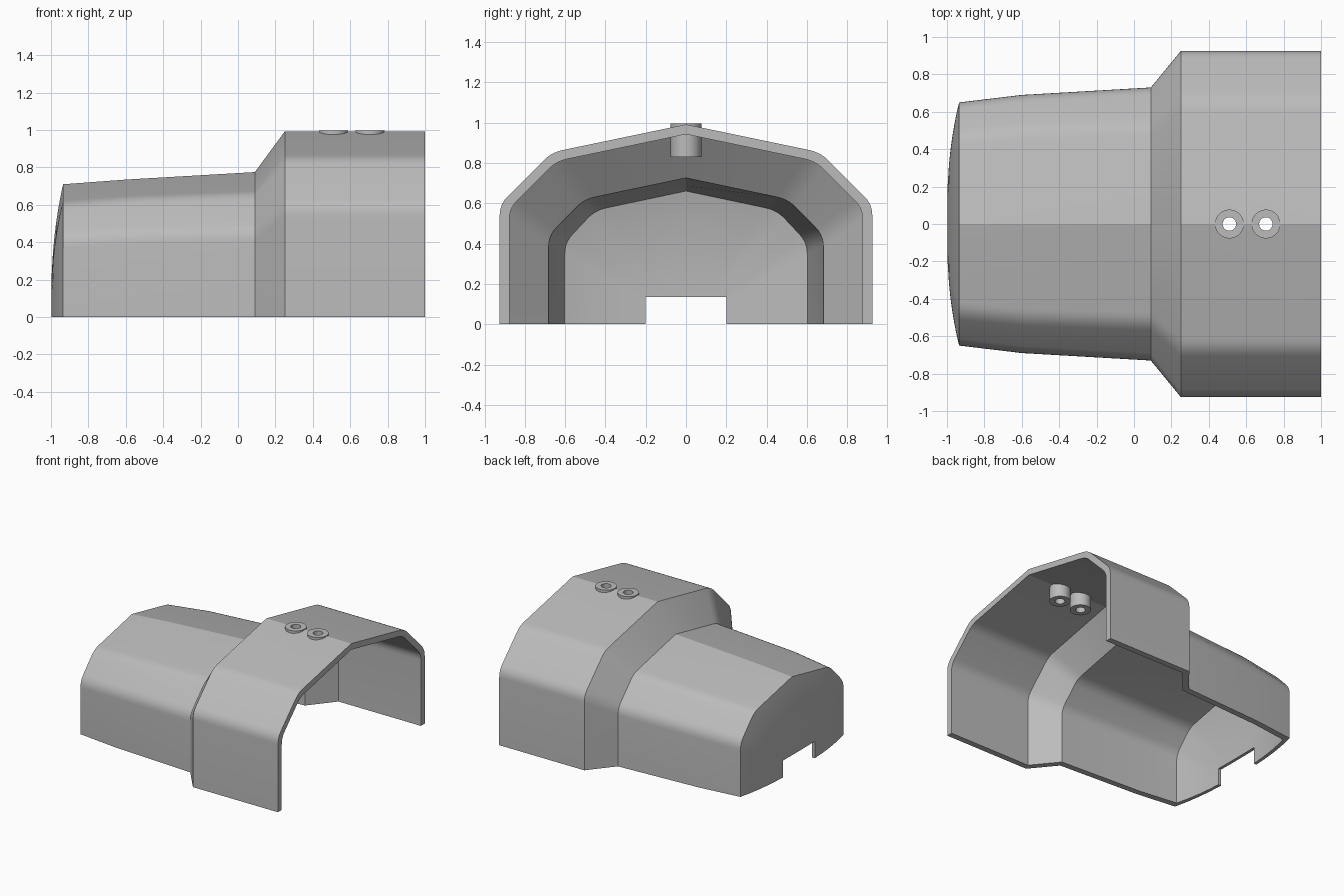
import bpy, bmesh, math
from mathutils import Vector

cube = bpy.data.objects.get("Cube")
if cube:
    bpy.data.objects.remove(cube, do_unlink=True)

grey = bpy.data.materials.new("plain_grey")
grey.use_nodes = True
grey.diffuse_color = (0.5, 0.5, 0.5, 1)
grey.node_tree.nodes["Principled BSDF"].inputs["Base Color"].default_value = (0.5, 0.5, 0.5, 1)

WALL = 0.048


def arch(x, w, z1, y2, z2, top, inset=0.0):
    """Arch section with two rounded shoulders per side; inset moves it inward."""
    w, z1, top = w - inset, z1 - 0.41 * inset, top - 1.02 * inset
    y2, z2 = y2 - 0.5 * inset, z2 - 0.92 * inset
    pts = [Vector((w, 0)), Vector((w, z1)), Vector((y2, z2)), Vector((0, top))]
    half = [pts[0]]
    for i in (1, 2):
        c = pts[i]
        a = c + (pts[i - 1] - c).normalized() * 0.055
        b = c + (pts[i + 1] - c).normalized() * 0.055
        for k in range(6):
            t = k / 5
            half.append(a * (1 - t) ** 2 + c * 2 * t * (1 - t) + b * t * t)
    ring = half + [pts[3]] + [Vector((-p.x, p.y)) for p in reversed(half)]
    return [Vector((x, p.x, p.y)) for p in ring]


# Sections along the body: x, half width, shoulder points, ridge height
BIG = (0.925, 0.595, 0.667, 0.853, 0.992)
NECK = (0.73, 0.46, 0.53, 0.664, 0.775)
MID = (0.69, 0.445, 0.505, 0.637, 0.735)
TIP = (0.65, 0.425, 0.475, 0.61, 0.71)


def skin(inset):
    """All rings of one skin, ending in a shallow domed nose."""
    s = 0.023 if inset else 0.0
    end = -0.935 + 0.5 * inset
    rings = [arch(x, *sec, inset) for x, sec in
             ((1.0, BIG), (0.25 + s, BIG), (0.09 + s, NECK), (-0.6, MID), (end, TIP))]
    rim = rings[-1]
    for f in (0.95, 0.88, 0.8, 0.7, 0.6, 0.48, 0.32, 0.1):
        x = end - 0.065 * (1 - f ** 2.5)
        rings.append([Vector((x, p.y * f, p.z * f)) for p in rim])
    return rings


# Shell: outer and inner skins joined by the front rim and the base rim
bm = bmesh.new()
skins = [[[bm.verts.new(p) for p in r] for r in skin(i)] for i in (0, WALL)]


def strip(a, b):
    for i in range(len(a) - 1):
        bm.faces.new((a[i], a[i + 1], b[i + 1], b[i]))


for rings in skins:
    for a, b in zip(rings, rings[1:]):
        strip(a, b)
    bm.faces.new(rings[-1])
outer, inner = skins
strip(outer[0], inner[0])
for side in (0, -1):
    strip([r[side] for r in outer], [r[side] for r in inner])
bm.faces.new((outer[-1][0], outer[-1][-1], inner[-1][-1], inner[-1][0]))
bmesh.ops.recalc_face_normals(bm, faces=bm.faces)
mesh = bpy.data.meshes.new("shell_cover")
bm.to_mesh(mesh)
bm.free()
shell = bpy.data.objects.new("shell_cover", mesh)
bpy.context.collection.objects.link(shell)
mesh.materials.append(grey)


def combine(tool, operation):
    tool.hide_render = True
    tool.data.materials.append(grey)
    mod = shell.modifiers.new(tool.name, 'BOOLEAN')
    mod.object, mod.operation, mod.solver = tool, operation, 'EXACT'
    bpy.ops.object.select_all(action='DESELECT')
    bpy.context.view_layer.objects.active = shell
    shell.select_set(True)
    bpy.ops.object.modifier_apply(modifier=mod.name)
    bpy.data.objects.remove(tool, do_unlink=True)


def cylinder(name, x, r, low, high):
    bpy.ops.mesh.primitive_cylinder_add(vertices=40, radius=r, depth=high - low,
                                        location=(x, 0, (low + high) / 2))
    bpy.context.object.name = name
    return bpy.context.object


# Cable notch in the nose
bpy.ops.mesh.primitive_cube_add(size=1, location=(-0.95, 0, 0.0))
notch = bpy.context.object
notch.name = "notch_cutter"
notch.scale = (0.3, 0.4, 0.27)
combine(notch, 'DIFFERENCE')

# Two screw bosses under the ridge, drilled through
for x in (0.51, 0.705):
    combine(cylinder("screw_boss", x, 0.077, 0.83, 0.997), 'UNION')
    combine(cylinder("screw_hole", x, 0.036, 0.7, 1.1), 'DIFFERENCE')

bpy.ops.object.select_all(action='DESELECT')
bpy.context.view_layer.objects.active = shell
shell.select_set(True)
bpy.ops.object.shade_smooth_by_angle(angle=math.radians(19))
